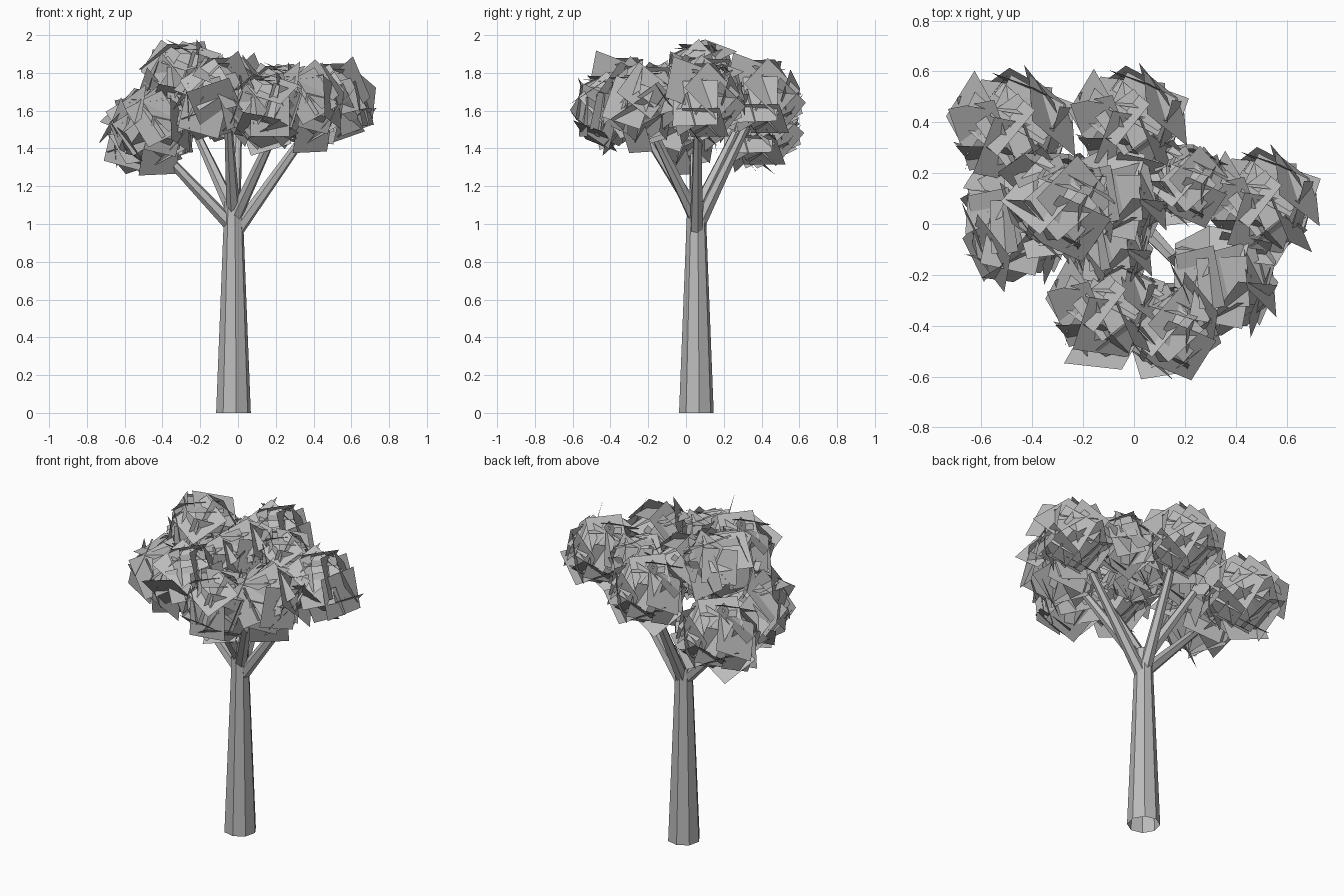
import bpy, bmesh, math, random
from mathutils import Vector, Matrix

if "Cube" in bpy.data.objects:
    bpy.data.objects.remove(bpy.data.objects["Cube"], do_unlink=True)

# One plain grey for the whole tree
grey = bpy.data.materials.new("plain grey")
grey.use_nodes = True
colour = (0.5, 0.5, 0.5, 1)
grey.diffuse_color = colour
grey.node_tree.nodes["Principled BSDF"].inputs["Base Color"].default_value = colour


def make_mesh(name, bm):
    mesh = bpy.data.meshes.new(name)
    bm.to_mesh(mesh)
    bm.free()
    mesh.materials.append(grey)
    return mesh


def add_object(name, mesh):
    obj = bpy.data.objects.new(name, mesh)
    bpy.context.scene.collection.objects.link(obj)
    return obj


def tube(name, rings, sides):
    """Open faceted tube through (centre, radius) rings."""
    bm = bmesh.new()
    axis = (Vector(rings[-1][0]) - Vector(rings[0][0])).normalized()
    turn = Vector((0, 0, 1)).rotation_difference(axis)
    loops = []
    for centre, radius in rings:
        angles = [math.tau * (i + 0.2) / sides for i in range(sides)]
        loops.append([bm.verts.new(Vector(centre) + turn @ Vector(
            (radius * math.cos(a), radius * math.sin(a), 0))) for a in angles])
    for low, high in zip(loops, loops[1:]):
        for i in range(sides):
            j = (i + 1) % sides
            bm.faces.new((low[i], low[j], high[j], high[i]))
    return add_object(name, make_mesh(name, bm))


# Trunk, open at the foot
TX, TY = -0.024, 0.055
tube("trunk", [((TX, TY, 0), 0.093), ((TX, TY, 1.0), 0.053), ((TX, TY, 1.12), 0.048)], 8)

# Branches: start height on the trunk, tip
branches = [
    (0.98, (-0.42, 0.04, 1.40)),
    (1.06, (-0.22, 0.26, 1.48)),
    (0.94, (0.36, 0.06, 1.48)),
    (1.02, (0.20, -0.18, 1.50)),
    (1.06, (-0.05, -0.23, 1.50)),
    (0.97, (0.00, 0.32, 1.52)),
]
for number, (height, tip) in enumerate(branches):
    start = Vector((TX, TY, height))
    tip = Vector(tip)
    tube(f"branch_{number + 1}", [(start, 0.038), (start.lerp(tip, 0.5), 0.030), (tip, 0.022)], 6)


# Leaf clump: square cards laid over a ball, some of them tilted through it
def leaf_clump(seed, count=26):
    rng = random.Random(seed)
    bm = bmesh.new()
    for i in range(count):
        height = 1 - 2 * i / count
        angle = i * math.pi * (3 - math.sqrt(5))
        flat = math.sqrt(1 - height * height)
        out = Vector((flat * math.cos(angle), flat * math.sin(angle), height))
        tilt = 0.08 if i == 0 else 1.2 if i % 5 == 0 else 0.32
        jitter = Vector([rng.uniform(-tilt, tilt) for _ in range(3)])
        facing = (out + jitter).normalized().to_track_quat("Z", "Y").to_matrix().to_4x4()
        place = Matrix.Translation(out * rng.uniform(0.66, 0.8)) @ facing
        spin = Matrix.Rotation(rng.uniform(0, math.tau), 4, "Z")
        bmesh.ops.create_grid(bm, x_segments=1, y_segments=1,
                              size=rng.uniform(0.44, 0.58), matrix=place @ spin)
    return make_mesh("leaf_cards", bm)


clump_meshes = [leaf_clump(seed) for seed in (3, 8, 14)]

# Clumps: centre, radius, height scale
clumps = [
    ((-0.48, 0.37, 1.50), 0.23, 0.95),
    ((-0.46, -0.01, 1.51), 0.22, 0.95),
    ((-0.29, 0.08, 1.75), 0.22, 1.0),
    ((-0.02, 0.40, 1.66), 0.21, 1.0),
    ((-0.06, 0.10, 1.71), 0.19, 0.9),
    ((0.21, 0.16, 1.68), 0.17, 1.0),
    ((0.50, 0.08, 1.64), 0.21, 1.0),
    ((0.35, -0.23, 1.63), 0.21, 1.0),
    ((0.14, -0.41, 1.60), 0.20, 1.0),
    ((-0.11, -0.33, 1.67), 0.21, 1.0),
    ((-0.10, -0.10, 1.69), 0.17, 0.9),
]
for number, (centre, radius, squash) in enumerate(clumps):
    clump = add_object(f"leaf_clump_{number + 1}", clump_meshes[number % 3])
    clump.location = centre
    clump.scale = (radius, radius, radius * squash)
    clump.rotation_euler.z = number * 2.1
